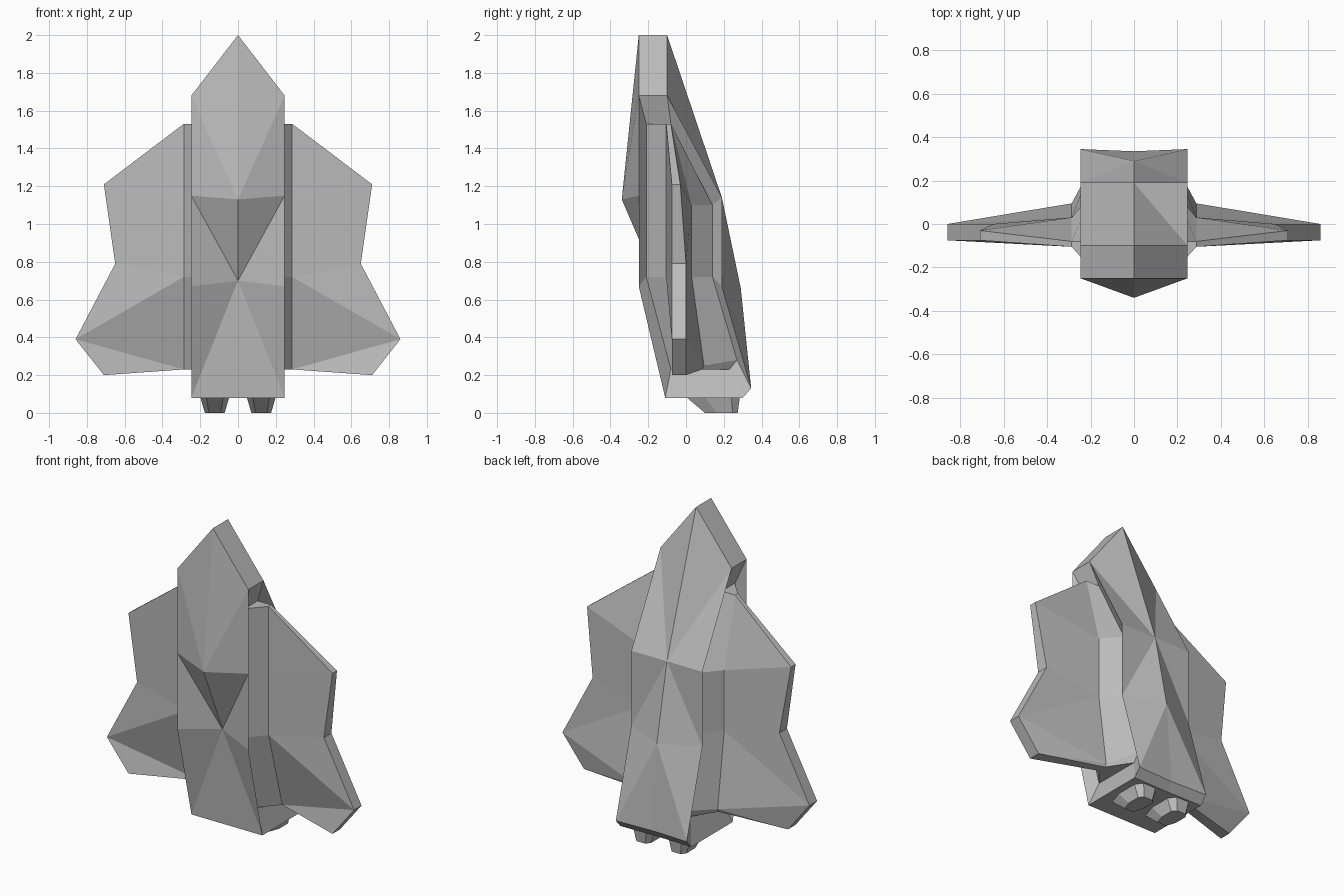
import bpy
import bmesh

cube = bpy.data.objects.get("Cube")
if cube:
    bpy.data.objects.remove(cube, do_unlink=True)

hull_grey = bpy.data.materials.new("hull grey")
hull_grey.use_nodes = True
GREY = (0.5, 0.5, 0.5, 1)
hull_grey.diffuse_color = GREY
hull_grey.node_tree.nodes["Principled BSDF"].inputs["Base Color"].default_value = GREY


def build(name, points, faces):
    """Make a mirrored flat-shaded part from named points and faces."""
    mesh = bpy.data.meshes.new(name)
    bm = bmesh.new()
    verts = {key: bm.verts.new(co) for key, co in points.items()}
    for face in faces:
        bm.faces.new([verts[key] for key in face])
    bmesh.ops.recalc_face_normals(bm, faces=bm.faces)
    bm.to_mesh(mesh)
    bm.free()
    mesh.materials.append(hull_grey)
    obj = bpy.data.objects.new(name, mesh)
    bpy.context.collection.objects.link(obj)
    mirror = obj.modifiers.new("mirror", "MIRROR")
    mirror.use_clip = True
    return obj


def chain(prefix, x, profile):
    """Name the points of a side profile given as (y, z) pairs."""
    return {f"{prefix}{i}": (x, y, z) for i, (y, z) in enumerate(profile)}


def bridge(a, b, count):
    """Quads between two closed chains."""
    return [(f"{a}{i}", f"{a}{(i + 1) % count}", f"{b}{(i + 1) % count}", f"{b}{i}")
            for i in range(count)]


def split(text):
    return [face.split("-") for face in text.split()]


# Profiles: front edge going down, then back edge going up
flank = [(-.25, 1.68), (-.25, 1.15), (-.25, .67), (-.11, .08),
         (.30, .08), (.345, .13), (.19, .67), (.19, 1.14), (-.1, 1.68)]
recess = [(-.21, 1.53), (-.21, 1.1), (-.21, .72), (-.08, .23),
          (.23, .23), (.27, .28), (.14, .72), (.14, 1.1), (-.08, 1.53)]
root = [(-.105, 1.53), (-.105, 1.1), (-.105, .72), (.03, .23),
        (.085, .23), (.095, .25), (.03, .72), (.03, 1.1), (-.08, 1.53)]
belly = [(-.25, 2), (-.34, 1.13), (-.155, .7), (-.11, .08)]
spine = [(-.1, 2), (.19, 1.14), (.29, .66), (.335, .13), (.295, .08)]
n = len(flank)

# Fuselage with sunken flanks
points = chain("a", .247, flank) | chain("i", .193, recess)
points |= chain("f", 0, belly) | chain("c", 0, spine)
faces = split("f0-a0-f1 a0-a1-f1 f1-a1-f2 a1-a2-f2 f2-a2-a3 f2-a3-f3 "
              "f3-a3-a4-c4 c4-a4-a5-c3 c3-a5-c2 a5-a6-c2 c2-a6-c1 a6-a7-c1 "
              "c1-a7-a8 c1-a8-c0 c0-a8-a0-f0")
faces += bridge("a", "i", n) + [[f"i{k}" for k in range(n)]]
build("fuselage", points, faces)

# Wings with sloped roots
wing_tip = [(.71, 1.21), (.65, .79), (.86, .39), (.71, .2)]
points = chain("i", .193, recess) | chain("r", .287, root)
for k, (x, z) in enumerate(wing_tip):
    points[f"t{k}"] = (x, -.075, z)
    points[f"b{k}"] = (x, 0 if k else -.03, z)
faces = split("r0-t0-r1 r1-t0-t1-r2 r2-t1-t2 r2-t2-r3 r3-t2-t3 "
              "r8-b0-r7 r7-b0-b1-r6 r6-b1-b2 r6-b2-r5 r5-b2-b3 "
              "r0-r8-b0-t0 t0-b0-b1-t1 t1-b1-b2-t2 t2-b2-b3-t3 "
              "r3-t3-r4 t3-b3-r4 r4-b3-r5")
faces += bridge("i", "r", n) + [[f"i{k}" for k in range(n)]]
build("wings", points, faces)

# Tapered exhaust nozzles under the tail
rim = [(-.045, 0), (.045, 0), (.077, .1), (.077, .24), (.045, .285), (-.045, .285),
       (-.077, .24), (-.077, .1)]
points = {}
for k, (x, y) in enumerate(rim):
    points[f"u{k}"] = (.123 + x, y, .085)
    points[f"l{k}"] = (.123 + x * .68, .1 + y * .61, 0)
faces = bridge("u", "l", len(rim))
faces += [[f"{p}{k}" for k in range(len(rim))] for p in "ul"]
build("exhaust_nozzles", points, faces)
